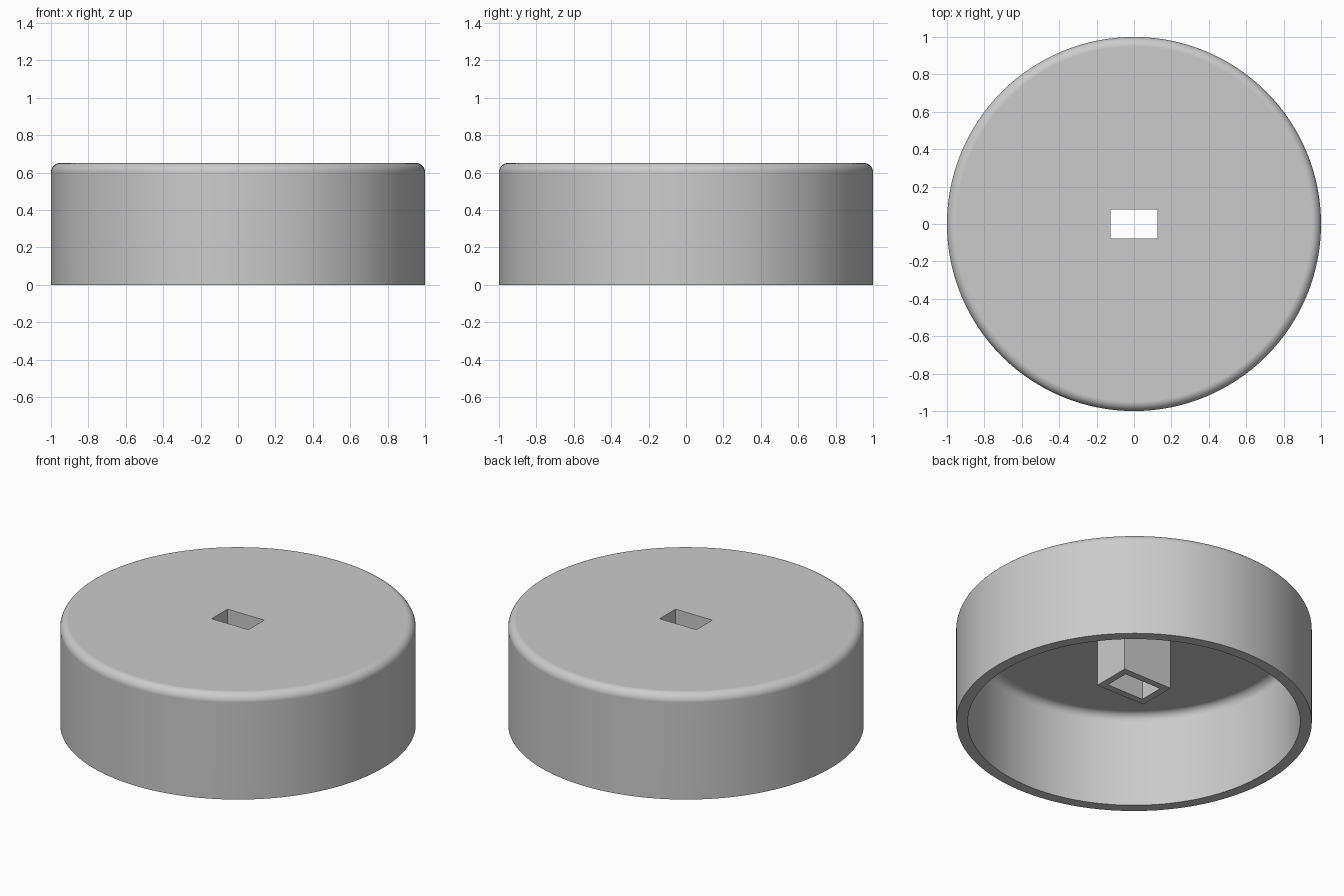
import bpy, bmesh
from math import sin, cos, pi
from mathutils import Matrix

if "Cube" in bpy.data.objects:
    bpy.data.objects.remove(bpy.data.objects["Cube"])

RADIUS, HEIGHT, WALL, FILLET = 1.0, 0.652, 0.065, 0.05
INNER, CEILING = RADIUS - WALL, HEIGHT - WALL
SOCKET_BOTTOM = 0.23
SEGMENTS = 128

grey = bpy.data.materials.new("plain_grey")
grey.use_nodes = True
colour = (0.6, 0.6, 0.6, 1)
grey.diffuse_color = colour
grey.node_tree.nodes["Principled BSDF"].inputs["Base Color"].default_value = colour


def add_object(name, bm):
    bmesh.ops.recalc_face_normals(bm, faces=bm.faces)
    mesh = bpy.data.meshes.new(name)
    bm.to_mesh(mesh)
    bm.free()
    mesh.materials.append(grey)
    obj = bpy.data.objects.new(name, mesh)
    bpy.context.collection.objects.link(obj)
    return obj


def add_box(name, size_x, size_y, z0, z1):
    bm = bmesh.new()
    place = Matrix.Translation((0, 0, (z0 + z1) / 2)) @ Matrix.Diagonal((size_x, size_y, z1 - z0, 1))
    bmesh.ops.create_cube(bm, size=1, matrix=place)
    return add_object(name, bm)


def fillet(r, z, steps=8):
    """Quarter round from a vertical wall of radius r up to a flat at height z."""
    angles = [i * pi / 2 / steps for i in range(steps + 1)]
    return [(r - FILLET + FILLET * cos(a), z - FILLET + FILLET * sin(a)) for a in angles]


def select_only(obj):
    bpy.ops.object.select_all(action="DESELECT")
    obj.select_set(True)
    bpy.context.view_layer.objects.active = obj


# Hollow round cap, open below, rounded inside and out at the top
profile = fillet(RADIUS, HEIGHT)[::-1] + [(RADIUS, 0), (INNER, 0)] + fillet(INNER, CEILING)
bm = bmesh.new()
verts = [bm.verts.new((r, 0, z)) for r, z in profile]
edges = [bm.edges.new(pair) for pair in zip(verts, verts[1:])]
bmesh.ops.spin(bm, geom=verts + edges, cent=(0, 0, 0), axis=(0, 0, 1),
               angle=2 * pi, steps=SEGMENTS)
bmesh.ops.remove_doubles(bm, verts=bm.verts, dist=0.0001)
bmesh.ops.holes_fill(bm, edges=[e for e in bm.edges if e.is_boundary], sides=0)
cap = add_object("round_cap", bm)

# Rectangular socket hanging from the ceiling
socket = add_box("centre_socket", 0.337, 0.239, SOCKET_BOTTOM, CEILING)

# Rectangular slot cut through both parts
cutter = add_box("slot_cutter", 0.253, 0.155, -0.1, 1)
cutter.hide_render = True
for part in (cap, socket):
    select_only(part)
    cut = part.modifiers.new("slot", "BOOLEAN")
    cut.operation, cut.solver, cut.object = "DIFFERENCE", "EXACT", cutter
    bpy.ops.object.modifier_apply(modifier=cut.name)
bpy.data.objects.remove(cutter)

# Smooth rounds with crisp rims and flat ends
select_only(cap)
bpy.ops.object.shade_smooth_by_angle(angle=pi / 6)
weighted = cap.modifiers.new("flat_top_normals", "WEIGHTED_NORMAL")
weighted.keep_sharp = True
